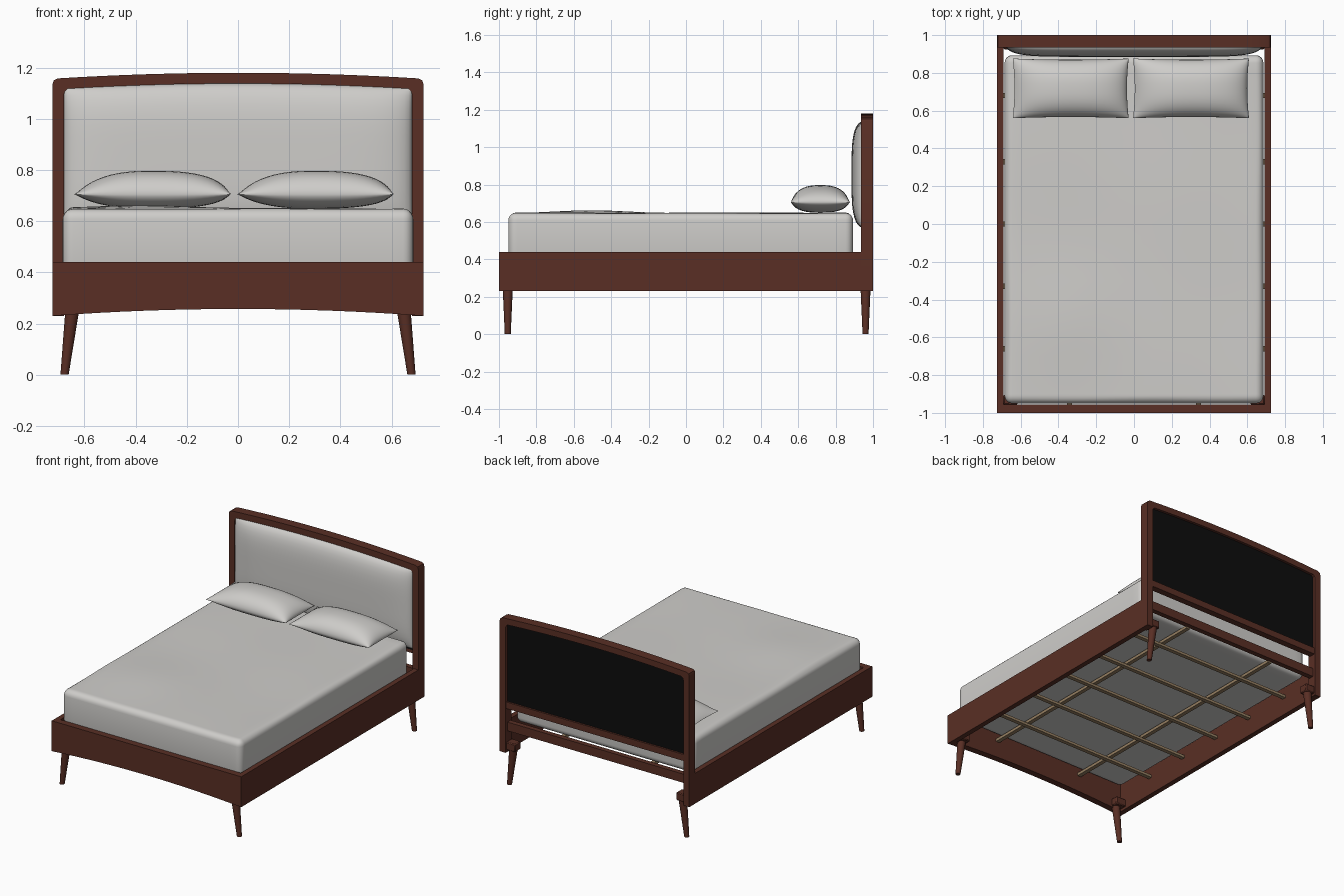
import bpy, bmesh, math
from mathutils import Vector

if "Cube" in bpy.data.objects:
    bpy.data.objects.remove(bpy.data.objects["Cube"])


def material(name, rgb):
    m = bpy.data.materials.new(name)
    m.diffuse_color = (*rgb, 1)
    m.use_nodes = True
    m.node_tree.nodes["Principled BSDF"].inputs["Base Color"].default_value = m.diffuse_color
    return m


WOOD = material("dark_red_wood", (0.10, 0.028, 0.018))
FABRIC = material("light_grey_fabric", (0.62, 0.61, 0.59))
BLACK = material("black_backing", (0.004, 0.004, 0.004))
TAN = material("tan_slat", (0.30, 0.21, 0.12))


def finish(name, bm, mat, smooth=40):
    bmesh.ops.recalc_face_normals(bm, faces=bm.faces)
    me = bpy.data.meshes.new(name)
    bm.to_mesh(me)
    bm.free()
    me.materials.append(mat)
    ob = bpy.data.objects.new(name, me)
    bpy.context.collection.objects.link(ob)
    bpy.ops.object.select_all(action='DESELECT')
    ob.select_set(True)
    bpy.context.view_layer.objects.active = ob
    bpy.ops.object.shade_smooth_by_angle(angle=math.radians(smooth))
    return ob


def box_bm(x0, x1, y0, y1, z0, z1, bevel=0.0, seg=1):
    bm = bmesh.new()
    bmesh.ops.create_cube(bm, size=1)
    for v in bm.verts:
        v.co = Vector(((x0 + x1) / 2 + v.co.x * (x1 - x0),
                       (y0 + y1) / 2 + v.co.y * (y1 - y0),
                       (z0 + z1) / 2 + v.co.z * (z1 - z0)))
    if bevel:
        bmesh.ops.bevel(bm, geom=bm.edges[:], offset=bevel, segments=seg,
                        profile=0.5, affect='EDGES')
    return bm


def box(name, mat, *dims, **kw):
    return finish(name, box_bm(*dims, **kw), mat)


def strip(name, mat, path_a, path_b, y0, y1):
    """Solid between two matching x-z paths, from y0 to y1."""
    bm = bmesh.new()
    rows = [[bm.verts.new((a[0], y0, a[1])), bm.verts.new((b[0], y0, b[1])),
             bm.verts.new((b[0], y1, b[1])), bm.verts.new((a[0], y1, a[1]))]
            for a, b in zip(path_a, path_b)]
    for r, s in zip(rows, rows[1:]):
        for i in range(4):
            j = (i + 1) % 4
            bm.faces.new((r[i], r[j], s[j], s[i]))
    bm.faces.new(rows[0])
    bm.faces.new(rows[-1])
    return finish(name, bm, mat, 30)


def sheet(bm, fn, nu, nv):
    """Grid surface with points crowded toward its rim."""
    e = lambda i, n: math.sin(math.pi / 2 * (2 * i / n - 1))
    g = [[bm.verts.new(fn(e(i, nu), e(j, nv))) for j in range(nv + 1)]
         for i in range(nu + 1)]
    for i in range(nu):
        for j in range(nv):
            bm.faces.new((g[i][j], g[i + 1][j], g[i + 1][j + 1], g[i][j + 1]))


def arch(half, edge, mid, n=16):
    return [(half * (2 * i / n - 1), mid - (mid - edge) * (2 * i / n - 1) ** 2)
            for i in range(n + 1)]


def mirrored(left, top):
    return left + top + [(-x, z) for x, z in reversed(left)]


# Headboard: posts and arched top in one frame, lower bar, dark backing
outer = mirrored([(-.725, .23), (-.725, 1.135), (-.72, 1.15)], arch(.705, 1.158, 1.18))
inner = mirrored([(-.68, .23), (-.68, 1.095), (-.677, 1.108)], arch(.665, 1.118, 1.138))
strip("headboard_frame", WOOD, outer, inner, .935, 1.0)
box("headboard_lower_bar", WOOD, -.682, .682, .95, .995, .535, .58)
top = arch(.682, 1.12, 1.142)
strip("headboard_backing", BLACK, top, [(x, .56) for x, z in top], .945, .982)


# Headboard cushion
def pad(u, v):
    z_top = 1.12 + .018 * (1 - u * u)
    bulge = (max(0, 1 - abs(u) ** 8) * max(0, 1 - abs(v) ** 4)) ** .5
    return (.68 * u, .945 - .06 * bulge, .57 + (z_top - .57) * (v + 1) / 2)


bm = bmesh.new()
sheet(bm, pad, 32, 20)
finish("headboard_cushion", bm, FABRIC, 80)

# Footboard with arched lower edge, side rails, back rail
low = arch(.725, .23, .257)
strip("footboard", WOOD, [(x, .44) for x, z in low], low, -1.0, -.955)
for s, side in ((-1, "left"), (1, "right")):
    xs = sorted((s * .69, s * .725))
    box(side + "_side_rail", WOOD, *xs, -.956, .936, .23, .44)
box("back_rail", WOOD, -.682, .682, .945, .98, .375, .435)

# Legs with corner blocks and collars
for s, side in ((-1, "left"), (1, "right")):
    for y, end in ((-.953, "front"), (.96, "back")):
        bm = bmesh.new()
        bmesh.ops.create_cone(bm, cap_ends=True, segments=20, radius1=.016,
                              radius2=.027, depth=.25)
        for v in bm.verts:
            t = (v.co.z + .125) / .25
            v.co = Vector((v.co.x + s * (.678 - .03 * t), v.co.y + y, t * .25))
        finish(f"{end}_{side}_leg", bm, WOOD)
        xs = sorted((s * .615, s * .692))
        ys = (-.957, -.905) if end == "front" else (.925, .99)
        box(f"{end}_{side}_block", WOOD, *xs, *ys, .245, .30, bevel=.006)

# Slats
for i, y in enumerate((-.66, -.33, 0, .33, .68)):
    box(f"cross_slat_{i}", TAN, -.692, .692, y - .014, y + .014, .348, .366)
for s, side in ((-1, "left"), (1, "right")):
    box(side + "_long_slat", TAN, s * .342 - .014, s * .342 + .014, -.956, .95, .364, .384)

# Mattress: rounded box, cut into a grid so the top can ripple softly
bm = box_bm(-.685, .685, -.95, .893, .40, .648, bevel=.04, seg=5)
cuts = [((x * .1, 0, 0), (1, 0, 0)) for x in range(-6, 7)]
cuts += [((0, y * .1, 0), (0, 1, 0)) for y in range(-9, 9)]
for co, no in cuts:
    bmesh.ops.bisect_plane(bm, geom=bm.verts[:] + bm.edges[:] + bm.faces[:],
                           plane_co=co, plane_no=no)
for v in bm.verts:
    if v.co.z > .645:
        x, y, _ = v.co
        v.co.z += .014 * math.exp(-((x + .35) / .25) ** 2 - ((y + .5) / .28) ** 2)
        v.co.z += .003 * math.sin(5 * x + 3 * y) * math.cos(4 * y - 3 * x)
finish("mattress", bm, FABRIC, 60)

# Pillows: two puffed sheets meeting at a seam, one end drawn to a point
for cx, side in ((-.335, "left"), (.302, "right")):
    bm = bmesh.new()
    for rise in (.092, -.056):
        def puff(u, v, rise=rise):
            pu = max(0, 1 - abs(u) ** 2.6) ** (.85 if u < 0 else .55)
            pv = max(0, 1 - abs(v) ** 2.6) ** .55
            return (cx + .307 * u * (1 - .03 * (1 - v * v) * u * u),
                    .718 + .158 * v * (1 - .04 * (1 - u * u)),
                    .705 + rise * pu * pv)
        sheet(bm, puff, 28, 18)
    bmesh.ops.remove_doubles(bm, verts=bm.verts, dist=.0008)
    finish(side + "_pillow", bm, FABRIC, 75)
